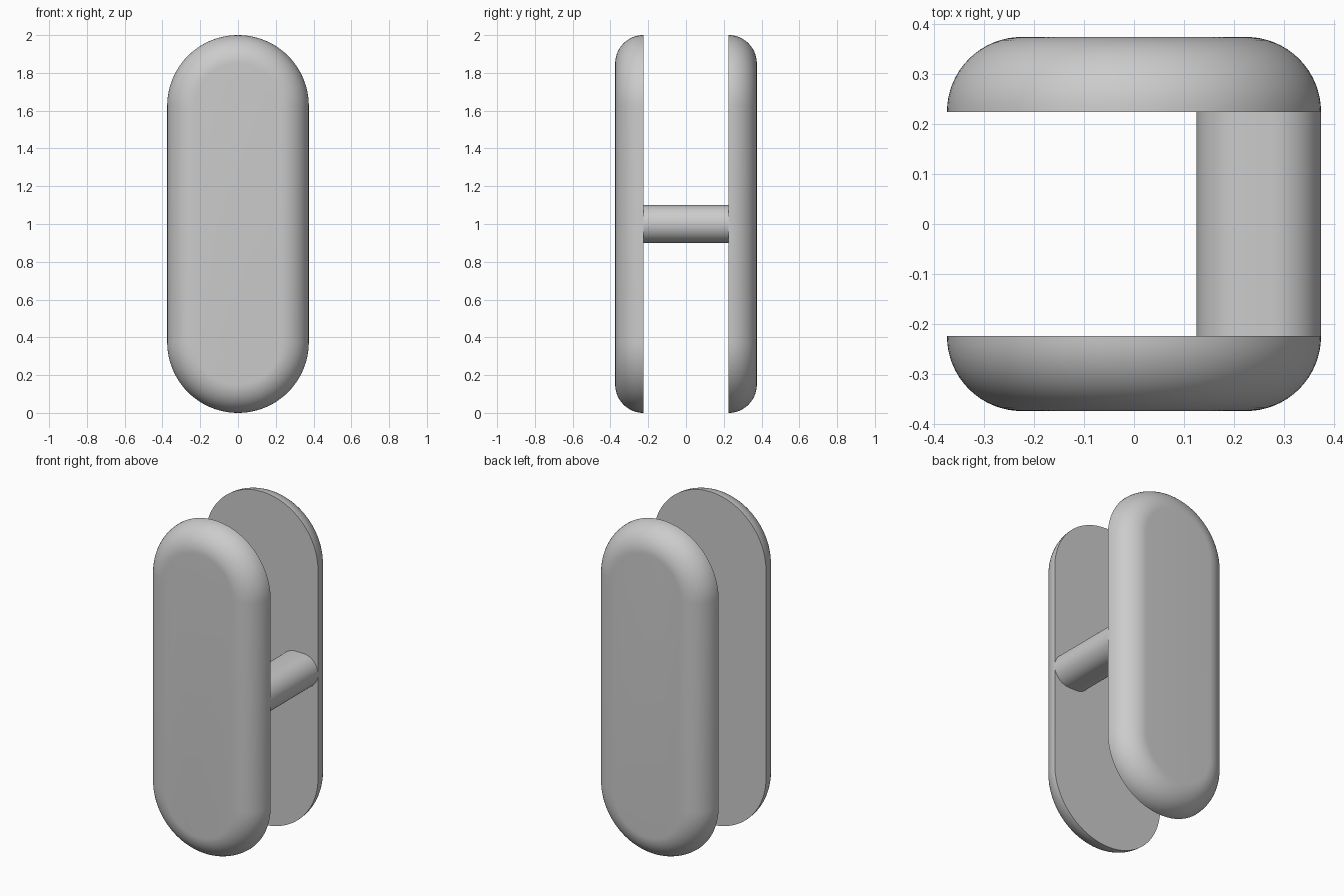
import bpy
import bmesh
import math

cube = bpy.data.objects.get("Cube")
if cube:
    bpy.data.objects.remove(cube, do_unlink=True)

# Single plain grey
grey = bpy.data.materials.new("plain_grey")
grey.use_nodes = True
colour = (0.6, 0.6, 0.6, 1.0)
grey.diffuse_color = colour
grey.node_tree.nodes["Principled BSDF"].inputs["Base Color"].default_value = colour


def stadium(radius, half_x, half_z, steps):
    """Rounded outline in XZ: two half circles around offset centres."""
    points = []
    for i in range(4):
        sx = 1 if i in (0, 3) else -1
        sz = 1 if i in (0, 1) else -1
        for k in range(steps + 1):
            a = (i + k / steps) * math.pi / 2
            p = (sx * half_x + radius * math.cos(a), sz * half_z + radius * math.sin(a))
            if not points or math.dist(p, points[-1]) > 1e-5:
                points.append(p)
    if math.dist(points[0], points[-1]) < 1e-5:
        points.pop()
    return points


def loft(name, sections, location):
    """Skin a list of (y, outline) sections and cap both ends."""
    bm = bmesh.new()
    rings = [[bm.verts.new((x, y, z)) for x, z in outline] for y, outline in sections]
    for a, b in zip(rings, rings[1:]):
        for i in range(len(a)):
            j = (i + 1) % len(a)
            bm.faces.new((a[i], a[j], b[j], b[i]))
    bm.faces.new(rings[0])
    bm.faces.new(rings[-1])
    bmesh.ops.recalc_face_normals(bm, faces=bm.faces)
    mesh = bpy.data.meshes.new(name)
    bm.to_mesh(mesh)
    bm.free()
    obj = bpy.data.objects.new(name, mesh)
    bpy.context.collection.objects.link(obj)
    obj.location = location
    mesh.materials.append(grey)
    bpy.ops.object.select_all(action="DESELECT")
    obj.select_set(True)
    bpy.context.view_layer.objects.active = obj
    bpy.ops.object.shade_smooth_by_angle(angle=math.radians(35))
    return obj


# Two end plates: flat inside, rounded over outside
RADIUS, HALF_LENGTH, INNER, ROUND = 0.375, 0.625, 0.225, 0.15
for name, side in (("front_plate", -1), ("back_plate", 1)):
    sections = []
    for k in range(17):
        a = k / 16 * math.pi / 2
        r = RADIUS - ROUND * (1 - math.cos(a))
        sections.append((side * (INNER + ROUND * math.sin(a)), stadium(r, 0, HALF_LENGTH, 24)))
    loft(name, sections, (0, 0, 1))

# Connecting bar on the left side, a slightly flattened round section
bar = stadium(0.1, 0.025, 0, 16)
loft("connecting_bar", [(-INNER, bar), (INNER, bar)], (0.25, 0, 1))
